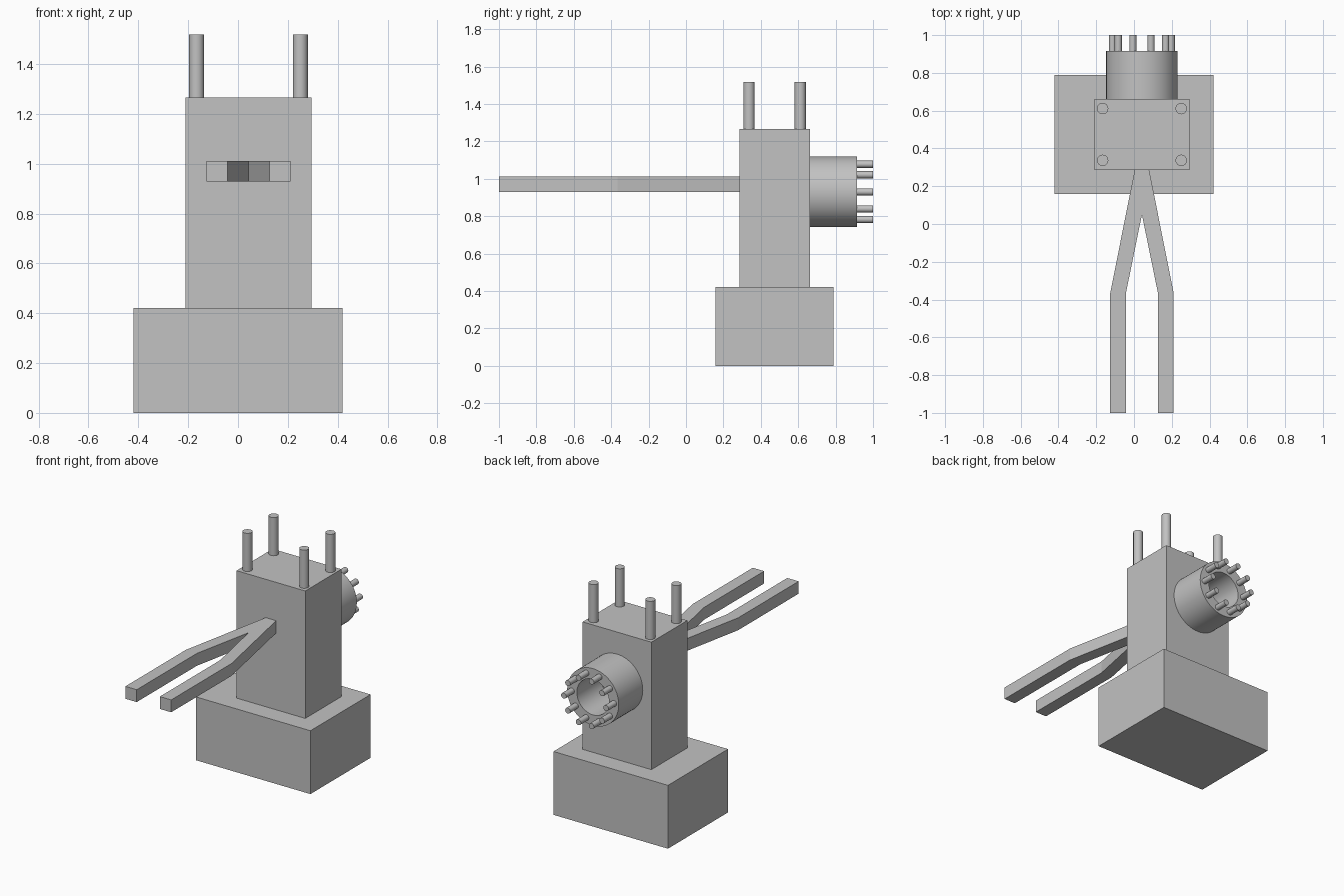
import bpy
import bmesh
from math import cos, sin, pi, radians
from mathutils import Matrix, Vector

old = bpy.data.objects.get("Cube")
if old:
    bpy.data.objects.remove(old, do_unlink=True)

GREY = (0.54, 0.54, 0.54, 1)
grey = bpy.data.materials.new("plain grey")
grey.use_nodes = True
grey.diffuse_color = GREY
grey.node_tree.nodes["Principled BSDF"].inputs["Base Color"].default_value = GREY

MID_X, MID_Y = 0.042, 0.474   # column axis
PORT_Z = 0.93                 # height of the rear port axis


def add_object(name, bm, smooth=False):
    bmesh.ops.recalc_face_normals(bm, faces=bm.faces)
    mesh = bpy.data.meshes.new(name)
    bm.to_mesh(mesh)
    bm.free()
    mesh.materials.append(grey)
    obj = bpy.data.objects.new(name, mesh)
    bpy.context.scene.collection.objects.link(obj)
    if smooth:
        bpy.ops.object.select_all(action="DESELECT")
        obj.select_set(True)
        bpy.context.view_layer.objects.active = obj
        bpy.ops.object.shade_smooth_by_angle(angle=radians(30))
    return obj


def box(name, centre, size):
    bm = bmesh.new()
    bmesh.ops.create_cube(bm, size=1, matrix=Matrix.Translation(centre) @ Matrix.Diagonal((*size, 1)))
    return add_object(name, bm)


def rod(name, start, end, radius, sides=24):
    start, end = Vector(start), Vector(end)
    axis = end - start
    turn = axis.to_track_quat("Z", "Y").to_matrix().to_4x4()
    bm = bmesh.new()
    bmesh.ops.create_cone(bm, cap_ends=True, segments=sides, radius1=radius, radius2=radius,
                          depth=axis.length, matrix=Matrix.Translation((start + end) / 2) @ turn)
    return add_object(name, bm, smooth=True)


# Base block and upright column
box("base", (0, MID_Y, 0.21), (0.84, 0.63, 0.42))
box("column", (MID_X, MID_Y, 0.8425), (0.504, 0.378, 0.845))

# Four posts on the column top
for side, sx in (("right", -1), ("left", 1)):
    for end, sy in (("front", -1), ("back", 1)):
        x, y = MID_X + sx * 0.208, MID_Y + sy * 0.137
        rod(f"{end}_{side}_post", (x, y, 1.26), (x, y, 1.518), 0.03)

# Forked arm: half outline mirrored about the column axis, then extruded
half = [(0.038, 0.287), (0.168, -0.367), (0.168, -1), (0.085, -1), (0.085, -0.367)]
outline = half + [(0, 0.05)] + [(-x, y) for x, y in reversed(half)]
bm = bmesh.new()
face = bm.faces.new([bm.verts.new((MID_X + x, y, 0.929)) for x, y in outline])
grown = bmesh.ops.extrude_face_region(bm, geom=[face])
bmesh.ops.translate(bm, vec=(0, 0, 0.082),
                    verts=[v for v in grown["geom"] if isinstance(v, bmesh.types.BMVert)])
add_object("forked_arm", bm)

# Rear port: ring profile spun around the y axis
bm = bmesh.new()
profile = [(0.118, 0.663), (0.189, 0.663), (0.189, 0.915), (0.118, 0.915)]
verts = [bm.verts.new((MID_X + r, y, PORT_Z)) for r, y in profile]
edges = [bm.edges.new((verts[i], verts[(i + 1) % 4])) for i in range(4)]
bmesh.ops.spin(bm, geom=verts + edges, cent=(MID_X, 0, PORT_Z), axis=(0, 1, 0),
               angle=2 * pi, steps=64, use_merge=True)
bmesh.ops.remove_doubles(bm, verts=bm.verts, dist=0.0001)
add_object("rear_port", bm, smooth=True)

# Ring of pins around the port rim
PINS = 10
for i in range(PINS):
    a = 2 * pi * i / PINS
    x, z = MID_X + 0.155 * cos(a), PORT_Z + 0.155 * sin(a)
    rod(f"port_pin_{i + 1}", (x, 0.91, z), (x, 1, z), 0.019, 20)
